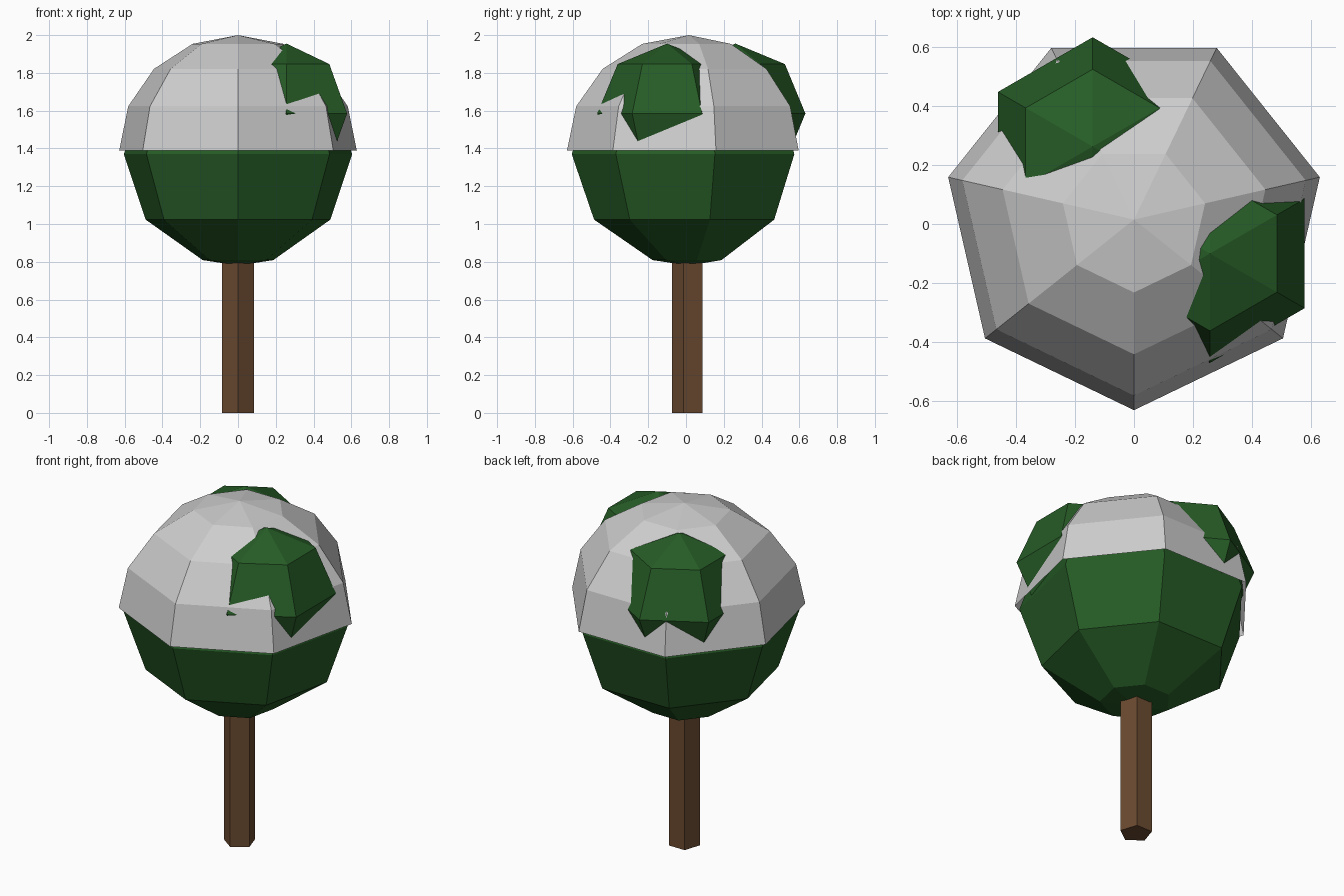
import bpy, bmesh
from math import sin, cos, pi, radians

cube = bpy.data.objects.get("Cube")
if cube:
    bpy.data.objects.remove(cube, do_unlink=True)


def material(name, rgb):
    mat = bpy.data.materials.new(name)
    mat.use_nodes = True
    mat.diffuse_color = (*rgb, 1)
    mat.node_tree.nodes["Principled BSDF"].inputs["Base Color"].default_value = (*rgb, 1)
    return mat


def lathe(name, profile, sides, centre, mat):
    """Flat-faced turned solid with one corner facing -y; radius 0 makes a pole."""
    bm = bmesh.new()
    rings = []
    for r, z in profile:
        count = sides if r > 0 else 1
        angles = [-pi / 2 + 2 * pi * i / sides for i in range(count)]
        rings.append([bm.verts.new((r * cos(a), r * sin(a), z)) for a in angles])
    for low, high in zip(rings, rings[1:]):
        for i in range(sides):
            j = (i + 1) % sides
            corners = [low[i % len(low)], low[j % len(low)],
                       high[j % len(high)], high[i % len(high)]]
            bm.faces.new(list(dict.fromkeys(corners)))
    mesh = bpy.data.meshes.new(name)
    bm.to_mesh(mesh)
    bm.free()
    mesh.materials.append(mat)
    obj = bpy.data.objects.new(name, mesh)
    obj.location = centre
    bpy.context.collection.objects.link(obj)
    return obj


def arc(radius, height, latitudes):
    """Profile of a squashed sphere at the given latitudes in degrees."""
    return [(0 if abs(t) == 90 else radius * cos(radians(t)),
             height * sin(radians(t))) for t in latitudes]


bark = material("bark_brown", (0.147, 0.069, 0.030))
leaf = material("leaf_green", (0.0194, 0.107, 0.0194))
snow = material("snow_grey", (0.61, 0.61, 0.61))

AXIS_Y = 0.015

# Five-sided trunk, reaching into the crown
lathe("trunk", [(0, 0), (0.088, 0), (0.088, 0.9), (0, 0.9)], 5, (0, AXIS_Y, 0), bark)

# Seven-sided leafy crown
lathe("crown", arc(0.62, 0.59, (-90, -72, -36, 0, 36, 72, 90)), 7,
      (0, AXIS_Y, 1.37), leaf)

# Open snow cap over the upper half
lathe("snow_cap", arc(0.645, 0.61, (0, 22.5, 45, 67.5, 90)), 7,
      (0, AXIS_Y, 1.39), snow)

# Leaf clumps poking through the snow
for name, x, y in (("left_leaf_clump", 0.257, -0.10), ("back_leaf_clump", -0.14, 0.262)):
    lathe(name, arc(0.37, 0.37, (-90, -45, 0, 45, 90)), 6, (x, y, 1.585), leaf)
